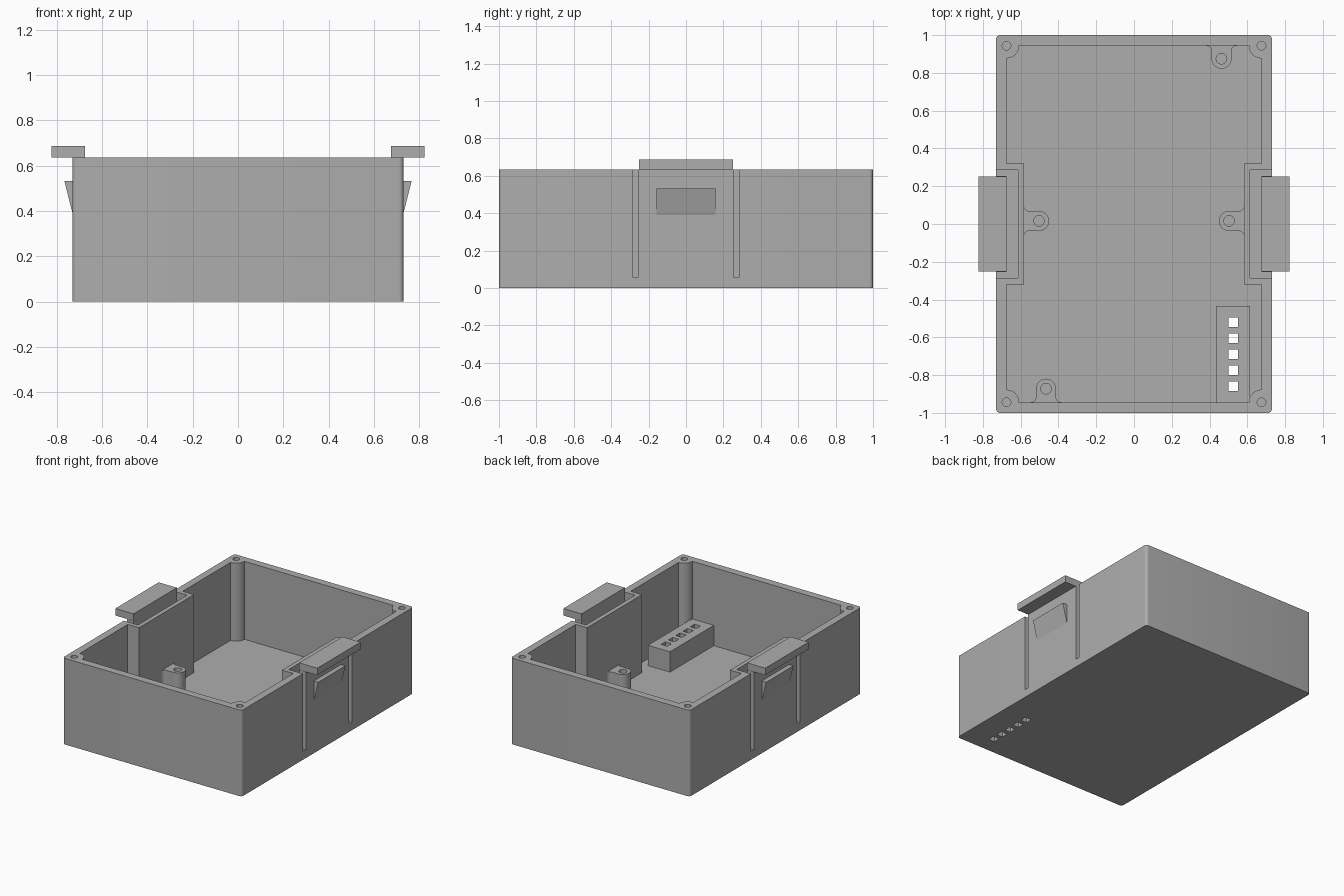
import bpy, bmesh
from math import sin, cos, pi, radians
from mathutils import Matrix

cube = bpy.data.objects.get("Cube")
if cube:
    bpy.data.objects.remove(cube, do_unlink=True)

HX, HY, TOP = 0.73, 1.0, 0.635      # outer half sizes and rim height
IX, IY, FLOOR = 0.675, 0.944, 0.06  # inner half sizes and floor height

grey = bpy.data.materials.new("grey_plastic")
grey.use_nodes = True
colour = (0.42, 0.42, 0.42, 1)
grey.diffuse_color = colour
grey.node_tree.nodes["Principled BSDF"].inputs["Base Color"].default_value = colour


def arc(cx, cy, r, a0, a1, n):
    angles = [radians(a0 + (a1 - a0) * i / n) for i in range(n + 1)]
    return [(cx + r * cos(a), cy + r * sin(a)) for a in angles]


def rect(x0, x1, y0, y1):
    return [(x0, y0), (x1, y0), (x1, y1), (x0, y1)]


def prism(name, outline, z0, z1, matrix=Matrix()):
    """Extrude a plan outline from z0 to z1, then place it."""
    bm = bmesh.new()
    face = bm.faces.new([bm.verts.new((x, y, z0)) for x, y in outline])
    new = bmesh.ops.extrude_face_region(bm, geom=[face])["geom"]
    for v in new:
        if isinstance(v, bmesh.types.BMVert):
            v.co.z = z1
    bm.transform(matrix)
    bmesh.ops.recalc_face_normals(bm, faces=bm.faces)
    mesh = bpy.data.meshes.new(name)
    bm.to_mesh(mesh)
    bm.free()
    mesh.materials.append(grey)
    obj = bpy.data.objects.new(name, mesh)
    bpy.context.collection.objects.link(obj)
    return obj


def select(obj):
    bpy.ops.object.select_all(action='DESELECT')
    obj.select_set(True)
    bpy.context.view_layer.objects.active = obj


def cut(obj, outline, z0, z1, matrix=Matrix()):
    cutter = prism("cutter", outline, z0, z1, matrix)
    cutter.hide_render = True
    select(obj)
    mod = obj.modifiers.new("cut", 'BOOLEAN')
    mod.operation, mod.solver, mod.object = 'DIFFERENCE', 'EXACT', cutter
    bpy.ops.object.modifier_apply(modifier=mod.name)
    bpy.data.objects.remove(cutter, do_unlink=True)


def smooth(obj):
    select(obj)
    bpy.ops.object.shade_smooth_by_angle(angle=radians(35))


# Case body with rounded vertical corners
R = 0.02
body = []
for i, (sx, sy) in enumerate([(1, 1), (-1, 1), (-1, -1), (1, -1)]):
    body += arc(sx * (HX - R), sy * (HY - R), R, 90 * i, 90 * i + 90, 6)
case = prism("case", body, 0, TOP)

# Cavity leaves round corner pillars and the walls around each clip
quarter = [(0.583, 0.32), (IX, 0.32)] + arc(IX, IY, 0.067, 270, 180, 12)
cavity = []
for sx, sy in [(1, 1), (-1, 1), (-1, -1), (1, -1)]:
    corner = [(sx * x, sy * y) for x, y in quarter]
    cavity += corner if sx * sy > 0 else corner[::-1]
cut(case, cavity, FLOOR, 1)

# Gap behind each clip tongue and the slots on both sides of it
gap = [(0.615, -0.287), (0.8, -0.287), (0.8, -0.253), (IX, -0.253),
       (IX, 0.253), (0.8, 0.253), (0.8, 0.287), (0.615, 0.287)]
for s in (1, -1):
    cut(case, [(s * x, y) for x, y in gap], FLOOR, 1)
    for t in (1, -1):
        cut(case, arc(s * IX, t * IY, 0.023, 0, 345, 23), 0.2, 1)

# Connector block with a row of square through holes
block = prism("connector_block", rect(0.434, 0.614, -IY, -0.433), FLOOR, 0.21)
for i in range(5):
    y = -0.52 - 0.085 * i
    hole = rect(0.5, 0.55, y - 0.025, y + 0.025)
    cut(case, hole, -0.1, 0.3)
    cut(block, hole, -0.1, 0.3)
smooth(case)

# Thumb tab and snap wedge on each clip
for s, side in ((1, "left"), (-1, "right")):
    prism(side + "_clip_tab", [(s * x, y) for x, y in rect(IX, 0.823, -0.252, 0.252)],
          TOP, 0.687)
    wedge = [(0.72, 0.39), (HX, 0.39), (0.766, 0.533), (0.72, 0.533)]
    prism(side + "_clip_wedge", [(s * x, z) for x, z in wedge], -0.158, 0.158,
          Matrix.Rotation(pi / 2, 4, 'X'))


# Screw posts flaring into the nearest wall
def screw_post(name, x, y, wall, turn):
    r, flare = 0.053, 0.028
    side = arc(r + flare, wall - flare, flare, 180, 90, 6) + [(r + flare, wall + 0.01)]
    outline = arc(0, 0, r, 180, 360, 16) + side + [(-px, py) for px, py in side[::-1]]
    place = Matrix.Translation((x, y, 0)) @ Matrix.Rotation(turn, 4, 'Z')
    post = prism(name, outline, FLOOR, 0.22, place)
    cut(post, arc(0, 0, 0.028, 0, 345, 23), 0.09, 0.4, place)
    smooth(post)


screw_post("back_post", 0.463, 0.875, 0.069, 0)
screw_post("front_post", -0.466, -0.872, 0.072, pi)
screw_post("left_post", 0.503, 0.016, 0.08, -pi / 2)
screw_post("right_post", -0.503, 0.016, 0.08, pi / 2)
